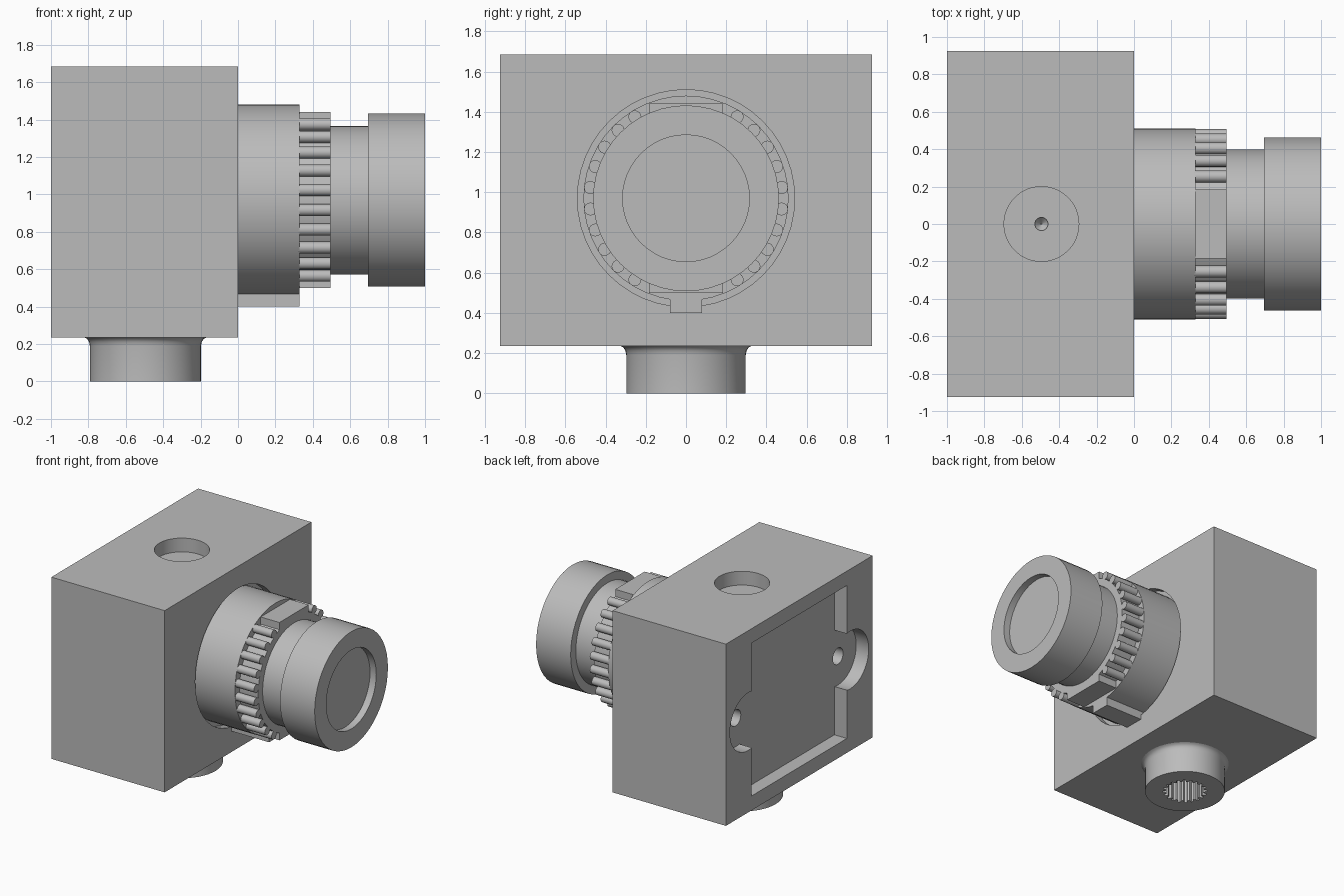
import bpy, bmesh, math
from mathutils import Matrix, Vector

if "Cube" in bpy.data.objects:
    bpy.data.objects.remove(bpy.data.objects["Cube"])

AXIS_Z = 0.97          # height of the barrel axis
PORT_X = -0.495        # x of the vertical port axis
grey = bpy.data.materials.new("grey")
grey.diffuse_color = (0.5, 0.5, 0.5, 1)
grey.use_nodes = True
grey.node_tree.nodes["Principled BSDF"].inputs["Base Color"].default_value = grey.diffuse_color


def finish(name, bm):
    bmesh.ops.recalc_face_normals(bm, faces=bm.faces)
    me = bpy.data.meshes.new(name)
    bm.to_mesh(me)
    bm.free()
    me.materials.append(grey)
    ob = bpy.data.objects.new(name, me)
    bpy.context.collection.objects.link(ob)
    return ob


def stack(name, rings, loc, along_x=False):
    """Join rings of (x, y, z) points into a capped solid."""
    bm = bmesh.new()
    rows = [[bm.verts.new(p) for p in ring] for ring in rings]
    n = len(rows[0])
    for a, b in zip(rows, rows[1:]):
        for i in range(n):
            j = (i + 1) % n
            bm.faces.new((a[i], a[j], b[j], b[i]))
    bm.faces.new(rows[0])
    bm.faces.new(rows[-1])
    if along_x:
        bm.transform(Matrix.Rotation(math.pi / 2, 4, 'Y'))
    bm.transform(Matrix.Translation(loc))
    return finish(name, bm)


def lathe(name, profile, loc, along_x=False, seg=48):
    """Turn a profile of (radius, height)."""
    ang = [2 * math.pi * i / seg for i in range(seg)]
    rings = [[(r * math.cos(a), r * math.sin(a), h) for a in ang] for r, h in profile]
    return stack(name, rings, loc, along_x)


def box(name, lo, hi):
    lo, hi = Vector(lo), Vector(hi)
    bm = bmesh.new()
    bmesh.ops.create_cube(bm, size=1)
    bm.transform(Matrix.Translation((lo + hi) / 2) @ Matrix.Diagonal((*(hi - lo), 1)))
    return finish(name, bm)


def activate(ob):
    bpy.ops.object.select_all(action='DESELECT')
    ob.select_set(True)
    bpy.context.view_layer.objects.active = ob


def cut(ob, *cutters):
    for c in cutters:
        activate(ob)
        mod = ob.modifiers.new("cut", 'BOOLEAN')
        mod.operation, mod.solver, mod.object = 'DIFFERENCE', 'EXACT', c
        bpy.ops.object.modifier_apply(modifier=mod.name)
        bpy.data.objects.remove(c)


def join(name, parts):
    activate(parts[0])
    for p in parts:
        p.select_set(True)
    bpy.ops.object.join()
    parts[0].name = name
    return parts[0]


# Housing block with top port, barrel groove and rear pocket
body = box("housing", (-1, -0.925, 0.235), (0, 0.925, 1.685))
cut(body,
    lathe("port_cutter", [(0.2, 1.575), (0.2, 1.8)], (PORT_X, 0, 0)),
    lathe("dimple_cutter", [(0.004, 1.53), (0.035, 1.565), (0.035, 1.6)], (PORT_X, 0, 0), seg=24),
    lathe("groove_cutter", [(0.54, -0.06), (0.54, 0.1)], (0, 0, AXIS_Z), True),
    box("pocket_cutter", (-1.1, -0.6, 0.35), (-0.89, 0.6, 1.57)))
for side in (-1, 1):
    spot = (0, side * 0.645, 0.96)
    cut(body,
        lathe("lobe_cutter", [(0.23, -1.1), (0.23, -0.89)], spot, True),
        lathe("screw_hole_cutter", [(0.065, -1.05), (0.065, -0.7)], spot, True, 24))

# Collar with a key along its underside
collar = lathe("collar", [(0.51, -0.06), (0.51, 0.33)], (0, 0, AXIS_Z), True)
key = box("collar_key", (-0.06, -0.08, 0.4), (0.33, 0.08, 0.55))

# Toothed ring: round teeth at the sides, flat pads above and below
GEAR = [0.32, 0.495]
parts = [lathe("gear_core", [(0.453, h) for h in GEAR], (0, 0, AXIS_Z), True),
         box("gear_pads", (GEAR[0], -0.185, 0.5), (GEAR[1], 0.185, 1.44))]
pitch = 2 * math.pi / 28
for side in (-1, 1):
    for k in range(-5, 5):
        a = (k + 0.5) * pitch
        loc = (0, side * 0.478 * math.cos(a), AXIS_Z + 0.478 * math.sin(a))
        parts.append(lathe("tooth", [(0.032, h) for h in GEAR], loc, True, 16))
gear = join("toothed_ring", parts)

# Neck and end barrel with a shallow front recess
barrel = lathe("end_barrel", [(0.397, 0.48), (0.397, 0.695), (0.462, 0.695), (0.462, 1.0),
                              (0.315, 1.0), (0.315, 0.945)], (0, 0, AXIS_Z), True)

# Bottom spigot with filleted root and splined bore
spigot = lathe("spigot", [(0.297, 0), (0.297, 0.19), (0.301, 0.212), (0.312, 0.228),
                          (0.328, 0.236), (0.328, 0.245)], (PORT_X, 0, 0))
outline = []
for i in range(20):
    for f, r in ((0, 0.14), (0.35, 0.14), (0.5, 0.165), (0.85, 0.165)):
        a = 2 * math.pi * (i + f) / 20
        outline.append((r * math.cos(a), r * math.sin(a)))
cut(spigot, stack("spline_cutter", [[(x, y, h) for x, y in outline] for h in (-0.1, 0.21)],
                  (PORT_X, 0, 0)))

# Smooth the round walls, keep edges crisp
for ob in (body, collar, key, gear, barrel, spigot):
    activate(ob)
    bpy.ops.object.shade_smooth_by_angle(angle=math.radians(30))
